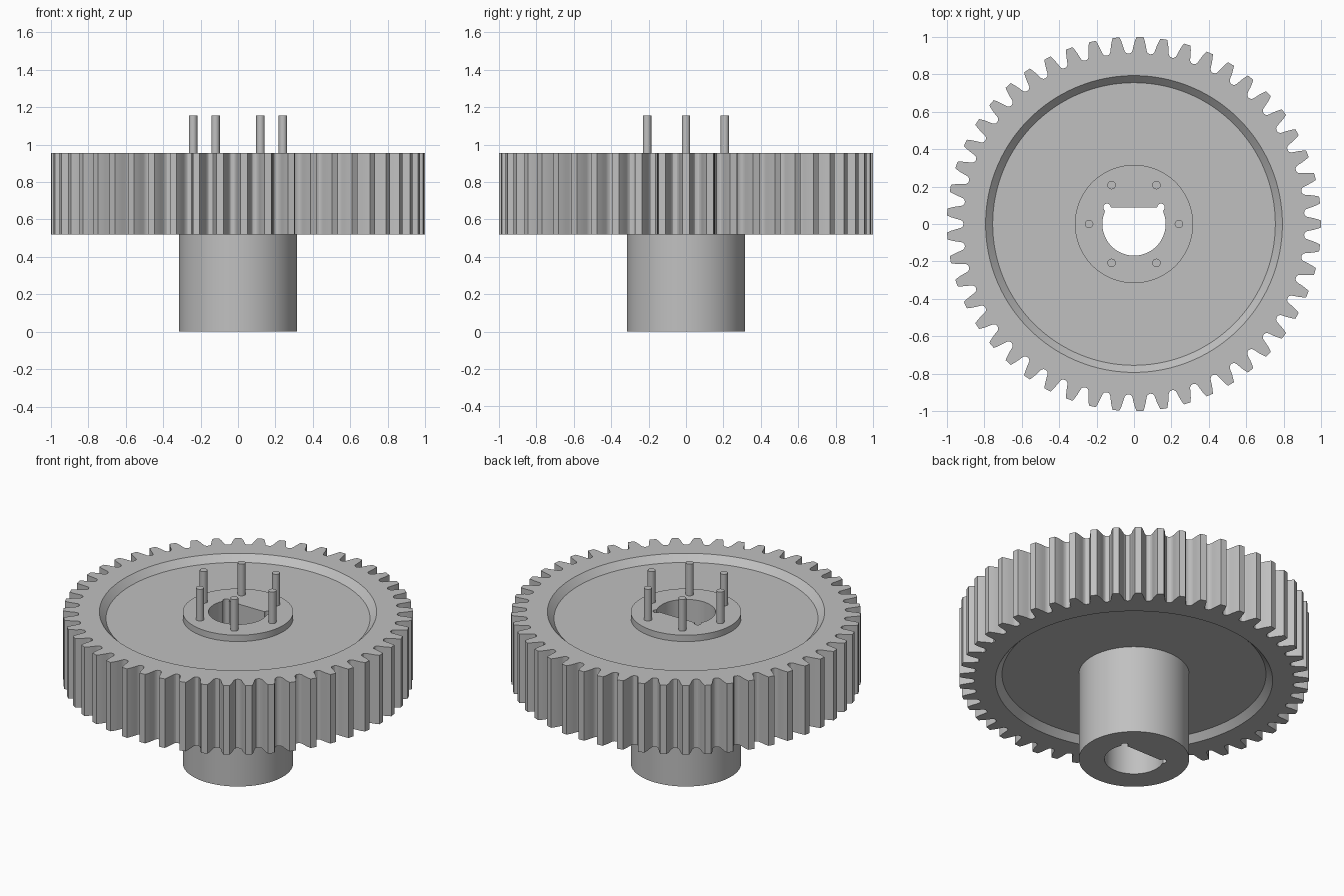
import bpy, bmesh
from math import sin, cos, pi, radians, atan2, hypot

TEETH = 49
GEAR_BOTTOM, GEAR_TOP = 0.52, 0.955
RECESS = 0.04
HUB_RADIUS = 0.316
PIN_TOP = 1.155

old = bpy.data.objects.get("Cube")
if old:
    bpy.data.objects.remove(old, do_unlink=True)

# Single grey material
grey = bpy.data.materials.new("plain_grey")
grey.use_nodes = True
colour = (0.53, 0.53, 0.53, 1)
grey.diffuse_color = colour
grey.node_tree.nodes["Principled BSDF"].inputs["Base Color"].default_value = colour


def finish(bm, name):
    bmesh.ops.recalc_face_normals(bm, faces=bm.faces[:])
    mesh = bpy.data.meshes.new(name)
    bm.to_mesh(mesh)
    bm.free()
    mesh.materials.append(grey)
    obj = bpy.data.objects.new(name, mesh)
    bpy.context.collection.objects.link(obj)
    bpy.ops.object.select_all(action='DESELECT')
    obj.select_set(True)
    bpy.context.view_layer.objects.active = obj
    bpy.ops.object.shade_smooth_by_angle(angle=radians(30))
    return obj


def arc(cx, cy, r, start, end, steps):
    """Points along an arc, angles in degrees."""
    angles = [radians(start + (end - start) * i / steps) for i in range(steps + 1)]
    return [(cx + r * cos(a), cy + r * sin(a)) for a in angles]


def prism(name, loops, z0, z1):
    """Extrude an outline with optional holes."""
    bm = bmesh.new()
    for loop in loops:
        vs = [bm.verts.new((x, y, z0)) for x, y in loop]
        for a, b in zip(vs, vs[1:] + vs[:1]):
            bm.edges.new((a, b))
    bmesh.ops.triangle_fill(bm, edges=bm.edges[:], use_beauty=True, normal=(0, 0, 1))
    result = bmesh.ops.extrude_face_region(bm, geom=bm.faces[:], use_keep_orig=True)
    top = [v for v in result["geom"] if isinstance(v, bmesh.types.BMVert)]
    bmesh.ops.translate(bm, verts=top, vec=(0, 0, z1 - z0))
    return finish(bm, name)


# Toothed outline as (angle, radius): one flank, mirrored, then repeated
flank = [(0.0515, 0.914), (0.043, 0.922), (0.0385, 0.936), (0.0335, 0.956),
         (0.027, 0.978), (0.0185, 1.0)]
tooth = [(-pi / TEETH, 0.911)] + [(-a, r) for a, r in flank] + flank[::-1]
outline = [(a + k * 2 * pi / TEETH, r) for k in range(TEETH) for a, r in tooth]

# Gear wheel: rings around the cross-section; None marks the toothed outline
section = [(None, GEAR_TOP), (0.793, GEAR_TOP), (0.755, GEAR_TOP - RECESS),
           (0.3, GEAR_TOP - RECESS), (0.3, GEAR_BOTTOM + RECESS),
           (0.755, GEAR_BOTTOM + RECESS), (0.793, GEAR_BOTTOM), (None, GEAR_BOTTOM)]
bm = bmesh.new()
rings = []
for radius, z in section:
    ring = []
    for angle, tooth_radius in outline:
        r = radius or tooth_radius
        ring.append(bm.verts.new((r * cos(angle), r * sin(angle), z)))
    rings.append(ring)
count = len(outline)
for lower, upper in zip(rings, rings[1:] + rings[:1]):
    for i in range(count):
        j = (i + 1) % count
        bm.faces.new((lower[i], lower[j], upper[j], upper[i]))
finish(bm, "gear_wheel")

# Hub with a D-shaped bore and round corner reliefs
bore, relief, cx, cy = 0.169, 0.02, 0.144, 0.089
corner = atan2(cy, hypot(cx, 0)) * 180 / pi
reach = relief / bore * 180 / pi
right_relief = arc(cx, cy, relief, corner - 90 + 3, 180, 14)
left_relief = [(-x, y) for x, y in reversed(right_relief)]
main_arc = arc(0, 0, bore, 180 - corner + reach, 360 + corner - reach, 64)
bore_outline = main_arc[1:-1] + right_relief + left_relief
hub_outline = arc(0, 0, HUB_RADIUS, 0, 360, 96)[:-1]
prism("hub", [hub_outline, bore_outline], 0, GEAR_TOP)

# Six pins standing on the hub
for k in range(6):
    a = k * pi / 3
    pin_outline = arc(0.24 * cos(a), 0.24 * sin(a), 0.0225, 0, 360, 20)[:-1]
    prism(f"pin_{k + 1}", [pin_outline], GEAR_TOP - 0.01, PIN_TOP)
